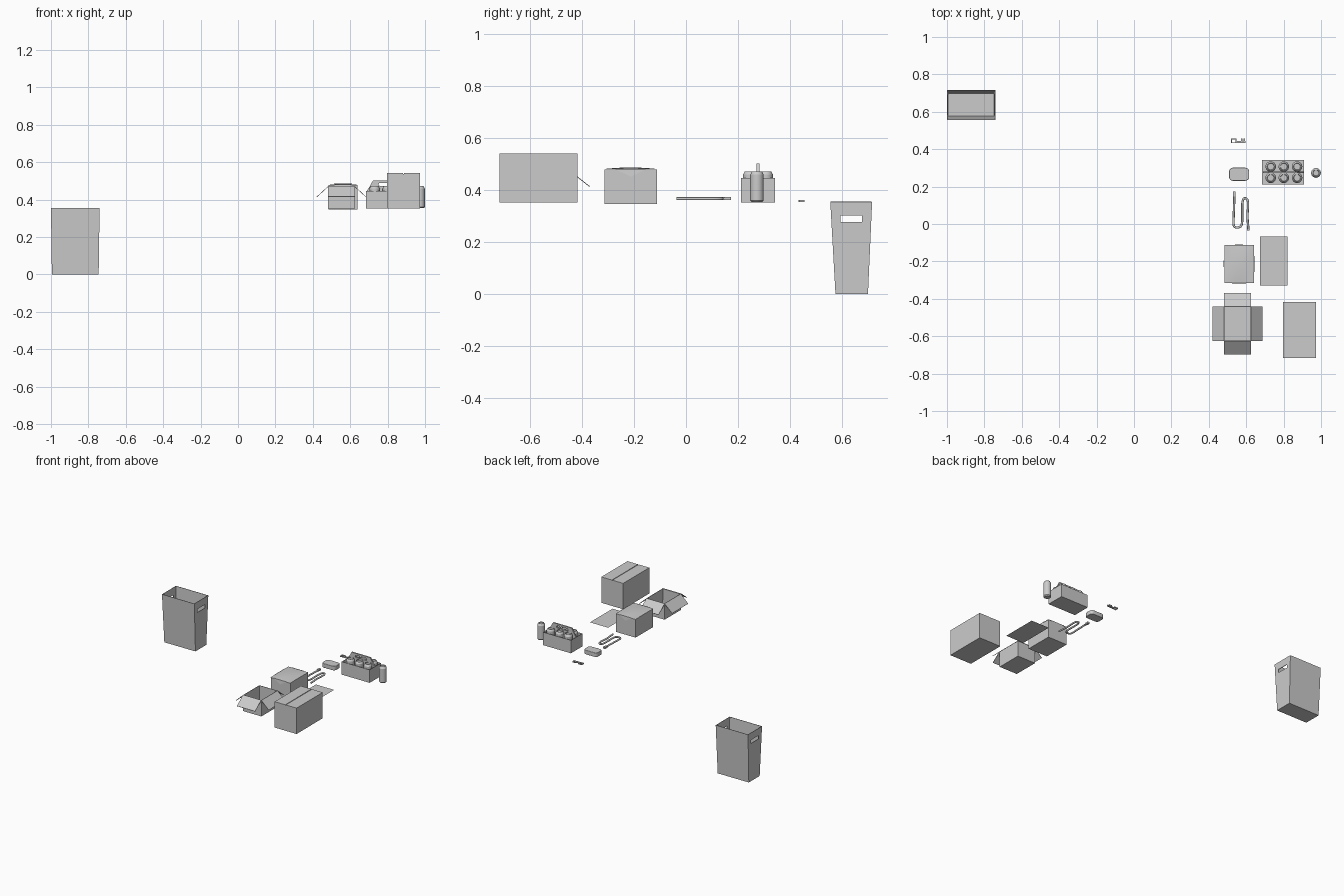
import bpy, bmesh, math
from mathutils import Vector

if "Cube" in bpy.data.objects:
    bpy.data.objects.remove(bpy.data.objects["Cube"])

FLOOR = 0.353   # level the small items rest on


def mesh(name, verts, faces, thick=0, offset=-1, bevel=0, smooth=False):
    me = bpy.data.meshes.new(name)
    bm = bmesh.new()
    vs = [bm.verts.new(v) for v in verts]
    for f in faces:
        bm.faces.new([vs[i] for i in f])
    bmesh.ops.recalc_face_normals(bm, faces=bm.faces)
    bm.to_mesh(me)
    bm.free()
    ob = bpy.data.objects.new(name, me)
    bpy.context.collection.objects.link(ob)
    if thick:
        m = ob.modifiers.new("thickness", 'SOLIDIFY')
        m.thickness, m.offset = thick, offset
    if bevel:
        m = ob.modifiers.new("bevel", 'BEVEL')
        m.width, m.segments = bevel, 3
    if smooth:
        bpy.ops.object.select_all(action='DESELECT')
        bpy.context.view_layer.objects.active = ob
        ob.select_set(True)
        bpy.ops.object.shade_smooth_by_angle()
    return ob


def rect(x0, x1, y0, y1, z):
    return [(x0, y0, z), (x1, y0, z), (x1, y1, z), (x0, y1, z)]


SIDES = [(i, (i + 1) % 4, (i + 1) % 4 + 4, i + 4) for i in range(4)]


def box(name, x0, x1, y0, y1, z0, z1, **kw):
    return mesh(name, rect(x0, x1, y0, y1, z0) + rect(x0, x1, y0, y1, z1),
                [(3, 2, 1, 0), (4, 5, 6, 7)] + SIDES, **kw)


def open_box(name, x0, x1, y0, y1, z0, z1, thick=0.004):
    return mesh(name, rect(x0, x1, y0, y1, z0) + rect(x0, x1, y0, y1, z1),
                [(3, 2, 1, 0)] + SIDES, thick=thick)


def frame(name, outer, inner, thick):
    n = len(outer)
    faces = [(i, (i + 1) % n, (i + 1) % n + n, i + n) for i in range(n)]
    return mesh(name, outer + inner, faces, thick=thick, offset=0)


def lathe(name, x, y, profile, n=24):
    verts = [(x + r * math.cos(2 * math.pi * k / n), y + r * math.sin(2 * math.pi * k / n), z)
             for r, z in profile for k in range(n)]
    faces = [(j * n + k, j * n + (k + 1) % n, (j + 1) * n + (k + 1) % n, (j + 1) * n + k)
             for j in range(len(profile) - 1) for k in range(n)]
    last = (len(profile) - 1) * n
    faces += [tuple(range(n))[::-1], tuple(range(last, last + n))]
    return mesh(name, verts, faces, smooth=True)


# waste bin: tapered walls, hand hole in each end
bottom = rect(-0.995, -0.745, 0.575, 0.70, 0)
top = rect(-1.0, -0.74, 0.555, 0.716, 0.355)
verts, faces = bottom + top, [(3, 2, 1, 0), SIDES[0], SIDES[2]]
for side in (SIDES[1], SIDES[3]):
    sign = 1 if side is SIDES[1] else -1
    base = len(verts)
    hole = [(0.595, 0.277), (0.678, 0.277), (0.678, 0.302), (0.595, 0.302)]
    if sign < 0:
        hole = [hole[i] for i in (1, 0, 3, 2)]
    verts += [(-0.87 + sign * (0.125 + 0.005 * z / 0.355), y, z) for y, z in hole]
    faces += [(side[i], side[(i + 1) % 4], base + (i + 1) % 4, base + i) for i in range(4)]
mesh("waste_bin", verts, faces, thick=0.004)

# large closed carton with two lid flaps and a seam
box("closed_carton", 0.797, 0.973, -0.717, -0.417, FLOOR, 0.537)
for tag, x0, x1 in (("left", 0.797, 0.882), ("right", 0.888, 0.973)):
    box("closed_carton_flap_" + tag, x0, x1, -0.717, -0.417, 0.537, 0.541)

# open carton with four drooping flaps
X0, X1, Y0, Y1, Z = 0.48, 0.626, -0.626, -0.44, 0.47
open_box("open_carton", X0, X1, Y0, Y1, FLOOR, Z)
rim = rect(X0, X1, Y0, Y1, Z)
for i, (dx, dy) in enumerate([(0, -0.07), (0.06, 0), (0, 0.07), (-0.06, 0)]):
    a, b = Vector(rim[i]), Vector(rim[(i + 1) % 4])
    d = Vector((dx, dy, -0.055))
    mesh("open_carton_flap_%d" % (i + 1), [a, b, b + d, a + d], [(0, 1, 2, 3)], thick=0.003)

# covered box: gently domed cloth with a corner hanging down each side
CX, CY, HX, HY = 0.562, -0.213, 0.078, 0.101
open_box("covered_box", CX - HX, CX + HX, CY - HY, CY + HY, 0.347, 0.479)
n = 8
verts = []
for j in range(n + 1):
    for i in range(n + 1):
        u, v = 2 * i / n - 1, 2 * j / n - 1
        verts.append((CX + u * (HX + 0.001), CY + v * (HY + 0.001),
                      0.481 + 0.006 * (1 - u * u) * (1 - v * v)))
faces = [(j * (n + 1) + i, j * (n + 1) + i + 1, (j + 1) * (n + 1) + i + 1, (j + 1) * (n + 1) + i)
         for j in range(n) for i in range(n)]
mesh("cover_cloth", verts, faces, smooth=True)
for k, (sx, sy) in enumerate([(1, 0), (-1, 0), (0, 1), (0, -1)]):
    c = Vector((CX + sx * (HX + 0.002), CY + sy * (HY + 0.002), 0.482))
    t = Vector((-sy, sx, 0)) * (0.062 if sx else 0.05)
    mesh("cloth_corner_%d" % (k + 1), [c - t, c + t, c + Vector((sx * 0.003, sy * 0.003, -0.03))],
         [(0, 1, 2)])

# loose flat sheet
mesh("flat_sheet", rect(0.674, 0.82, -0.328, -0.068, 0.385), [(0, 1, 2, 3)])

# curled cord with a plug end
cu = bpy.data.curves.new("cord", 'CURVE')
cu.dimensions = '3D'
cu.bevel_depth, cu.bevel_resolution, cu.use_fill_caps = 0.006, 2, True
path = [(0.537, 0.165), (0.535, 0.08), (0.53, 0.0), (0.535, -0.02), (0.572, -0.02), (0.58, 0.01),
        (0.578, 0.06), (0.578, 0.12), (0.588, 0.142), (0.608, 0.135), (0.612, 0.10),
        (0.604, 0.04), (0.61, 0.0), (0.612, -0.036)]
sp = cu.splines.new('NURBS')
sp.points.add(len(path) - 1)
for p, (x, y) in zip(sp.points, path):
    p.co = (x, y, 0.367, 1)
sp.order_u, sp.use_endpoint_u, sp.resolution_u = 4, True, 6
bpy.context.collection.objects.link(bpy.data.objects.new("cord", cu))
box("cord_plug", 0.529, 0.544, 0.148, 0.174, 0.361, 0.374)

# small block with rounded plan corners
outline = []
for cx, cy, a0 in ((1, 1, 0), (-1, 1, 90), (-1, -1, 180), (1, -1, 270)):
    for s in range(5):
        a = math.radians(a0 + s * 22.5)
        outline.append((0.562 + cx * 0.033 + 0.021 * math.cos(a),
                        0.266 + cy * 0.014 + 0.021 * math.sin(a)))
m = len(outline)
verts = [(x, y, z) for z in (FLOOR, 0.384) for x, y in outline]
faces = [(i, (i + 1) % m, (i + 1) % m + m, i + m) for i in range(m)]
faces += [tuple(range(m))[::-1], tuple(range(m, 2 * m))]
mesh("rounded_block", verts, faces, bevel=0.003, smooth=True)

# key: square bow, shaft and teeth
zk = 0.358
frame("key_bow", rect(0.519, 0.549, 0.432, 0.456, zk), rect(0.524, 0.543, 0.437, 0.451, zk), 0.008)
box("key_shaft", 0.549, 0.597, 0.434, 0.445, zk - 0.004, zk + 0.004)
for x in (0.572, 0.586):
    box("key_tooth", x, x + 0.008, 0.445, 0.456, zk - 0.004, zk + 0.004)


# cans: six in the carrier, one beside it
def can(name, x, y, r):
    lathe(name, x, y, [(r - 0.005, FLOOR + 0.001), (r, FLOOR + 0.007), (r, 0.459),
                       (r - 0.007, 0.471), (r - 0.009, 0.472), (r - 0.011, 0.466)])


for x in (0.731, 0.801, 0.872):
    for y in (0.247, 0.307):
        can("carrier_can", x, y, 0.028)
can("loose_can", 0.973, 0.273, 0.026)

# can carrier with central handle plate
open_box("can_carrier", 0.685, 0.91, 0.212, 0.343, FLOOR, 0.447)
plate = [(0.689, 0.357), (0.906, 0.357), (0.906, 0.447), (0.888, 0.475),
         (0.873, 0.503), (0.722, 0.503), (0.707, 0.475), (0.689, 0.447)]
slot = [(0.758, 0.473), (0.837, 0.473), (0.842, 0.475), (0.844, 0.482),
        (0.838, 0.49), (0.757, 0.49), (0.751, 0.482), (0.753, 0.475)]
frame("carrier_handle", [(x, 0.277, z) for x, z in plate], [(x, 0.277, z) for x, z in slot], 0.010)
